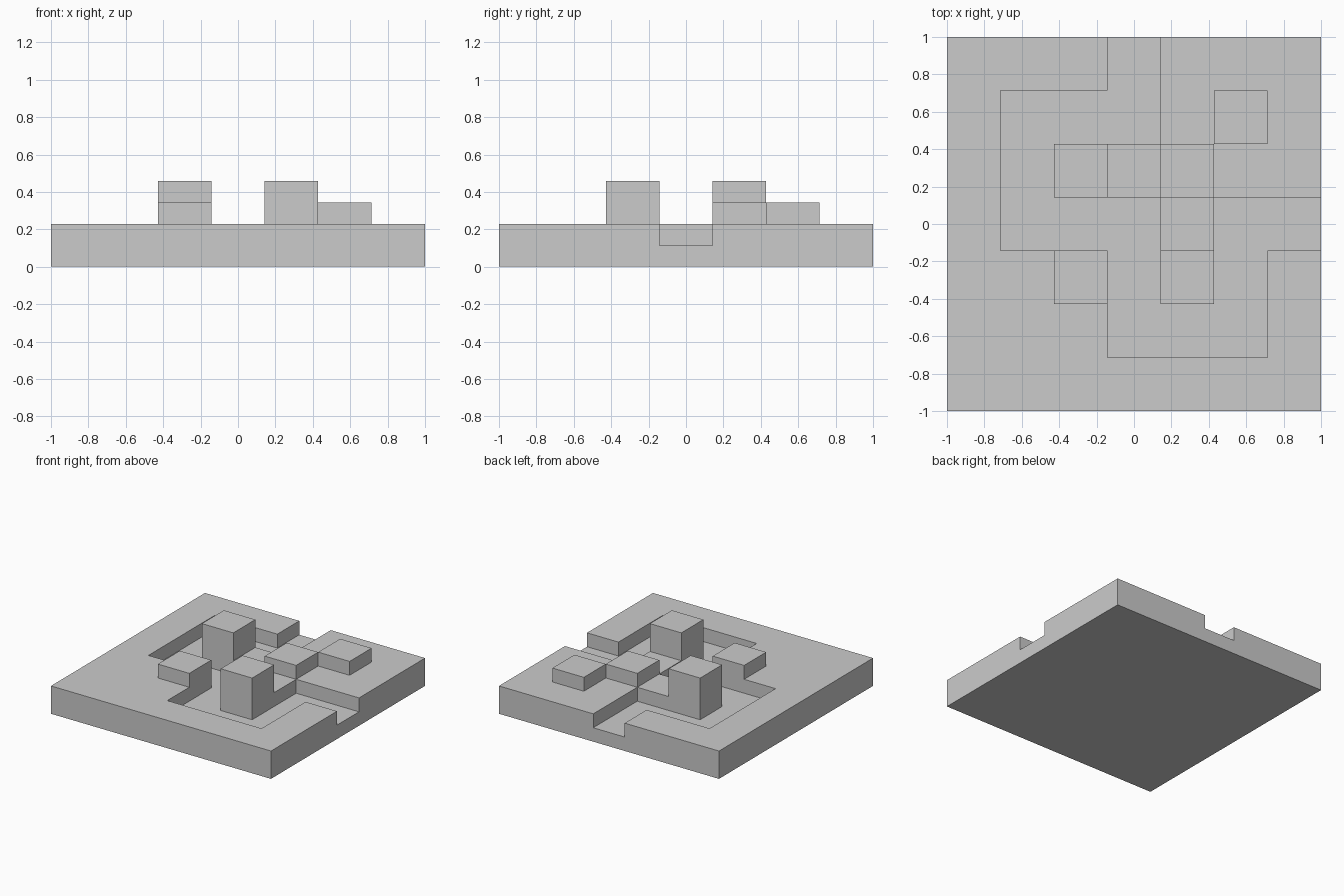
import bpy
import bmesh
from mathutils import Vector

default = bpy.data.objects.get("Cube")
if default:
    bpy.data.objects.remove(default, do_unlink=True)

# Level of each square, back row first: 1 channel, 2 ground, 3 low block, 4 tower
LEVELS = ["2221222",
          "2111232",
          "2142322",
          "2111211",
          "2231412",
          "2221112",
          "2222222"][::-1]
COUNT = len(LEVELS)
CELL = 2 / COUNT
STEP = CELL * 0.4

grey = bpy.data.materials.new("plain_grey")
grey.use_nodes = True
colour = (0.6, 0.6, 0.6, 1)
grey.diffuse_color = colour
grey.node_tree.nodes["Principled BSDF"].inputs["Base Color"].default_value = colour


def level(col, row):
    inside = 0 <= col < COUNT and 0 <= row < COUNT
    return int(LEVELS[row][col]) if inside else 0


def add_quad(bm, corner, u, v):
    """Quad spanned by u and v, facing along u x v."""
    points = [corner, corner + u, corner + u + v, corner + v]
    bm.faces.new([bm.verts.new(p) for p in points])


X, Y, Z = Vector((CELL, 0, 0)), Vector((0, CELL, 0)), Vector((0, 0, STEP))
bm = bmesh.new()
for row in range(COUNT):
    for col in range(COUNT):
        top = level(col, row)
        base = Vector((col * CELL - 1, row * CELL - 1, 0))
        # Top and underside
        add_quad(bm, base + Z * top, X, Y)
        add_quad(bm, base, Y, X)
        # Walls down to each lower neighbour
        for dc, dr, start, along in ((0, -1, base, X), (1, 0, base + X, Y),
                                     (0, 1, base + X + Y, -X), (-1, 0, base + Y, -Y)):
            for k in range(level(col + dc, row + dr), top):
                add_quad(bm, start + Z * k, along, Z)

bmesh.ops.remove_doubles(bm, verts=bm.verts, dist=0.001)
mesh = bpy.data.meshes.new("stepped_board")
bm.to_mesh(mesh)
bm.free()
mesh.materials.append(grey)
board = bpy.data.objects.new("stepped_board", mesh)
bpy.context.collection.objects.link(board)
